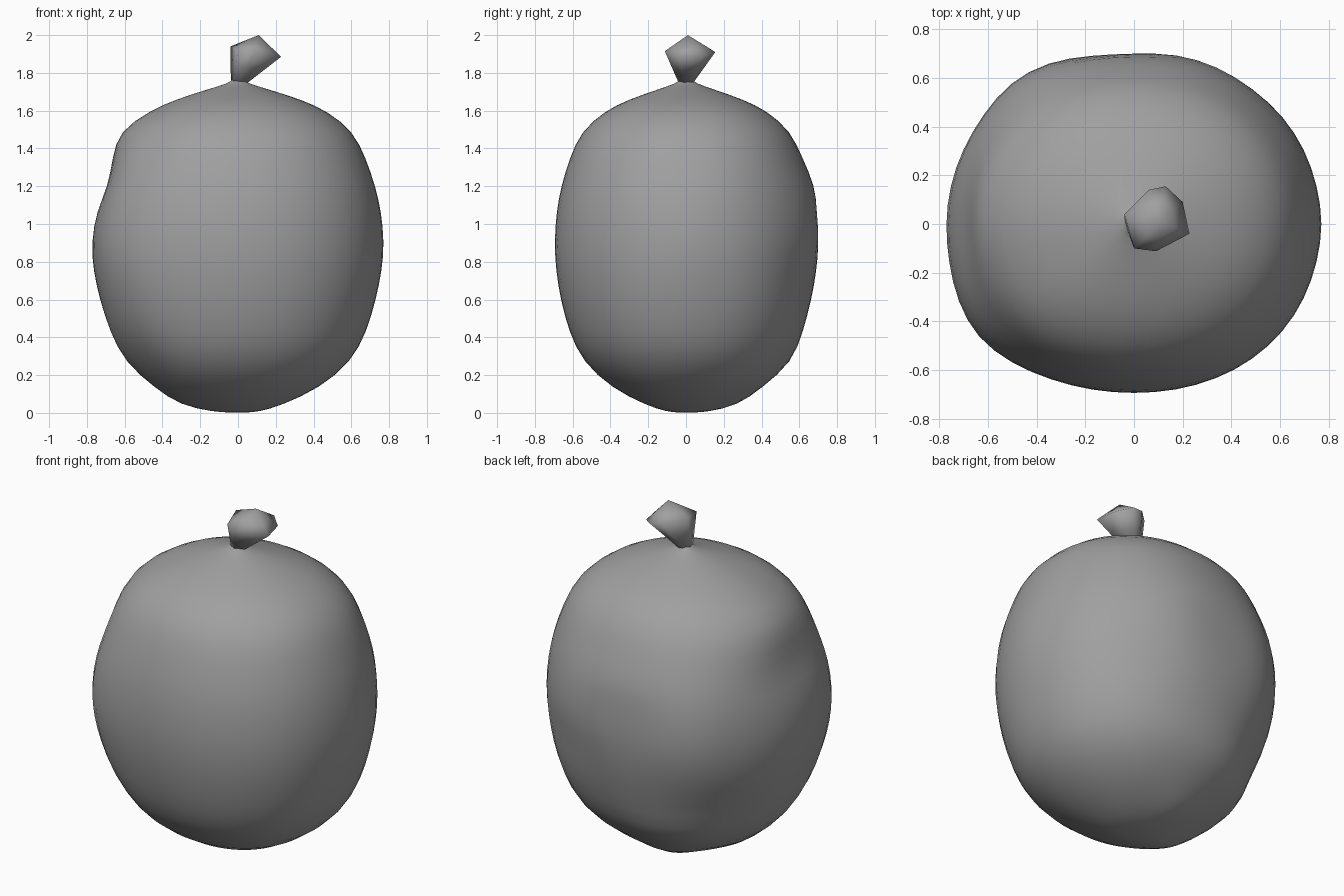
import bpy, bmesh, math
from mathutils import Vector

if "Cube" in bpy.data.objects:
    bpy.data.objects.remove(bpy.data.objects["Cube"])

grey = bpy.data.materials.new("bag grey")
grey.use_nodes = True
colour = (0.35, 0.35, 0.35, 1)
grey.diffuse_color = colour
grey.node_tree.nodes["Principled BSDF"].inputs["Base Color"].default_value = colour


def skin(name, rings, bottom, top=None):
    """Bridge rings of points, closing the ends with fans where a tip is given."""
    bm = bmesh.new()
    loops = [[bm.verts.new(p) for p in ring] for ring in rings]
    n = len(loops[0])
    for low, high in zip(loops, loops[1:]):
        for i in range(n):
            j = (i + 1) % n
            bm.faces.new((low[i], low[j], high[j], high[i]))
    for tip, loop in ((bottom, loops[0]), (top, loops[-1])):
        if tip:
            v = bm.verts.new(tip)
            for i in range(n):
                bm.faces.new((v, loop[i], loop[(i + 1) % n]))
    bmesh.ops.recalc_face_normals(bm, faces=bm.faces)
    for f in bm.faces:
        f.smooth = True
    mesh = bpy.data.meshes.new(name)
    bm.to_mesh(mesh)
    bm.free()
    mesh.materials.append(grey)
    obj = bpy.data.objects.new(name, mesh)
    bpy.context.collection.objects.link(obj)
    return obj


# Stuffed bag: rounded-square lathe with bulges and dents
PROFILE = [(0.11, 0.005), (0.23, 0.04), (0.43, 0.13), (0.60, 0.27), (0.68, 0.43),
           (0.728, 0.6), (0.755, 0.75), (0.765, 0.9), (0.752, 1.07), (0.725, 1.2),
           (0.675, 1.35), (0.61, 1.49), (0.47, 1.60), (0.33, 1.66), (0.17, 1.71),
           (0.05, 1.745), (0.03, 1.765)]
# angle in degrees, height, push out, angular spread, height spread
LUMPS = [(180, 1.22, -0.045, 24, 0.12), (178, 1.49, 0.025, 20, 0.05),
         (218, 0.85, 0.045, 17, 0.4), (122, 0.95, 0.045, 16, 0.35),
         (90, 1.2, 0.025, 22, 0.05), (72, 0.98, 0.03, 12, 0.2),
         (142, 0.45, -0.05, 22, 0.12), (110, 0.27, 0.035, 25, 0.05),
         (215, 0.22, -0.06, 14, 0.06), (192, 0.05, 0.13, 28, 0.05),
         (105, 0.05, 0.13, 28, 0.05), (205, 1.62, -0.03, 18, 0.06),
         (60, 0.75, -0.02, 14, 0.08), (0, 0.9, 0.012, 10, 0.2),
         (180, 0.85, 0.012, 20, 0.2)]


def swell(angle, z):
    total = 0
    for a, h, push, spread, tall in LUMPS:
        d = (angle - a + 180) % 360 - 180
        total += push * math.exp(-(d / spread) ** 2 - ((z - h) / tall) ** 2)
    return total


SIDES = 28
SQUARE = 2.15
rings = []
for radius, z in PROFILE:
    ring = []
    flat = 0.91 if radius > 0.1 else 1
    for i in range(SIDES):
        deg = 360 * i / SIDES
        c, s = math.cos(math.radians(deg)), math.sin(math.radians(deg))
        boxy = (abs(c) ** SQUARE + abs(s) ** SQUARE) ** (-1 / SQUARE)
        r = radius * 1.008 * boxy + swell(deg, z) * min(1, radius * 3)
        ring.append((r * c, r * flat * s, z))
    rings.append(ring)
bag = skin("bag_body", rings, bottom=(0, 0, 0))
soften = bag.modifiers.new("Soften", "SUBSURF")
soften.levels = soften.render_levels = 1

# Tied end: leaning cone that flares to an uneven rim with a blunt peak
RIM = [Vector(p) for p in ((0.228, -0.04, 1.885), (0.2, 0.09, 1.89), (0.13, 0.155, 1.91),
                           (0.06, 0.14, 1.92), (-0.04, 0.04, 1.94), (0, -0.1, 1.92),
                           (0.09, -0.112, 1.915))]
NECK = Vector((0, 0, 1.75))
neck_ring = []
for p in RIM:
    out = Vector((p.x - 0.08, p.y, 0)).normalized()
    neck_ring.append(NECK + out * 0.04 - Vector((0, 0, 0.012 * out.x)))
middle = [a.lerp(b, 0.5) for a, b in zip(neck_ring, RIM)]
shoulder = [p.lerp(Vector((0.11, 0.01, 2.0)), 0.45) for p in RIM]
skin("tied_end", [neck_ring, middle, RIM, shoulder], bottom=NECK, top=(0.11, 0.01, 2.0))
